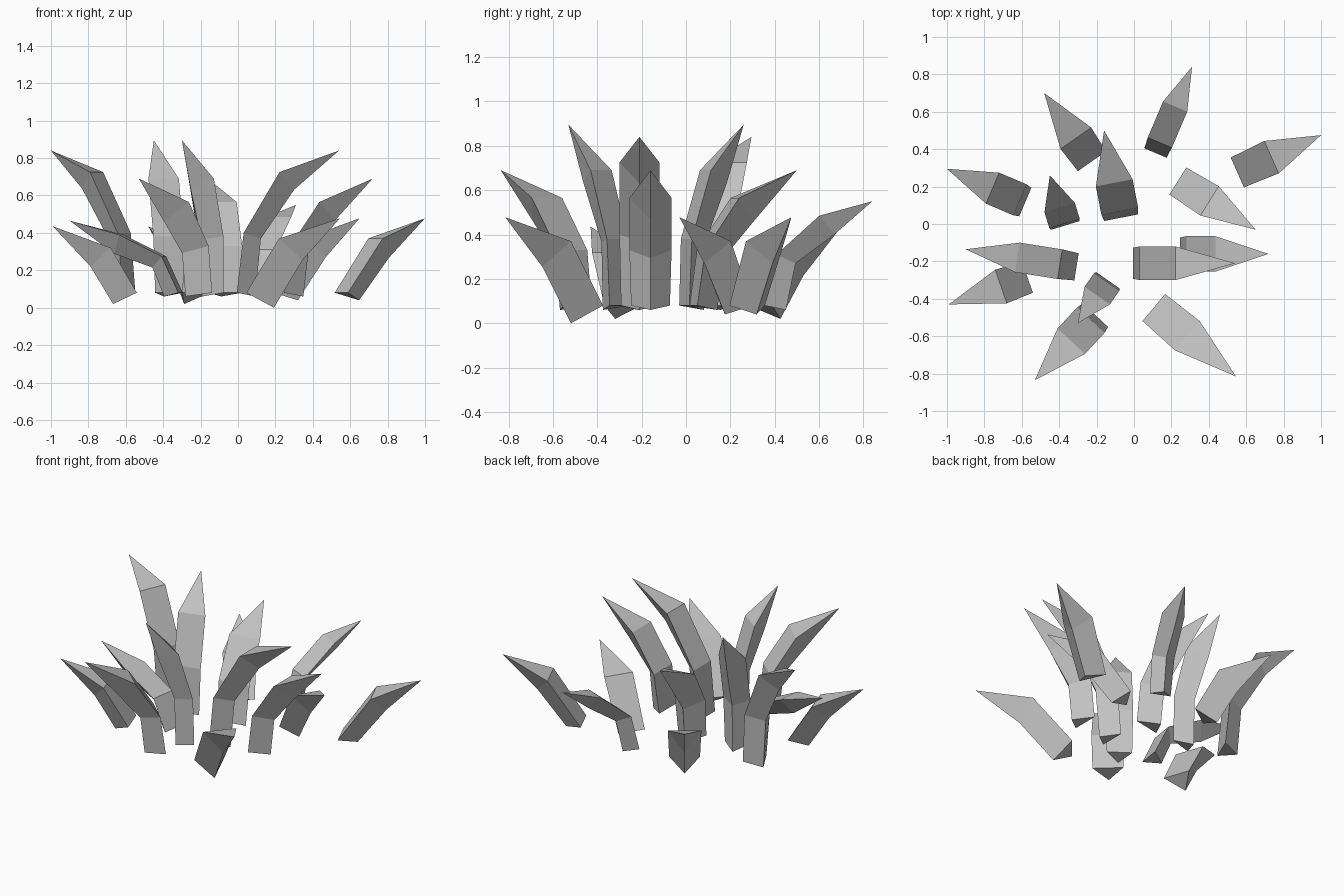
import bpy
import bmesh
from math import cos, sin, radians
from mathutils import Vector

cube = bpy.data.objects.get("Cube")
if cube:
    bpy.data.objects.remove(cube, do_unlink=True)

# One flat grey for every blade
grey = bpy.data.materials.new("stone_grey")
grey.use_nodes = True
colour = (0.55, 0.55, 0.55, 1)
grey.diffuse_color = colour
grey.node_tree.nodes["Principled BSDF"].inputs["Base Color"].default_value = colour

# Side profiles of the flat inner face: (outward reach, height) from root to tip
UPRIGHT = [(0, .08), (.01, .38), (.10, .69), (.28, .895)]
TALL = [(0, .08), (.03, .40), (.19, .725), (.455, .84)]
MEDIUM = [(0, .08), (.035, .33), (.19, .565), (.475, .69)]
BENT = [(0, .08), (.06, .31), (.27, .485), (.50, .55)]
DROOPING = [(0, .08), (.09, .275), (.32, .39), (.60, .465)]
SHORT = [(0, .08), (.20, .37), (.49, .478)]
LOW = [(0, .08), (.15, .32), (.445, .435)]


def blade_section(profile, i, width, root_drop):
    """Inner edge point and outer ridge point of one ring, in the blade's side plane."""
    here = Vector(profile[i])
    ahead = (Vector(profile[i + 1]) - here).normalized()
    if i == 0:
        return here, here + Vector((width * 0.55, -root_drop))
    behind = (here - Vector(profile[i - 1])).normalized()
    along = (ahead + behind).normalized()
    depth = width * (0.68 if i == len(profile) - 2 else 0.54)
    return here, here + Vector((along.y, -along.x)) * depth


def make_blade(name, profile, tip, heading, width, reach=1.0, root_drop=0.02):
    """Bent blade with a triangular section: flat inside, ridged outside, pointed tip."""
    profile = [(r * reach, z) for r, z in profile]
    outward = Vector((cos(radians(heading)), sin(radians(heading)), 0))
    sideways = Vector((-outward.y, outward.x, 0))
    root = Vector((tip[0], tip[1], 0)) - outward * profile[-1][0]

    def place(point, side=0.0):
        return root + outward * point[0] + sideways * side + Vector((0, 0, point[1]))

    bm = bmesh.new()
    rings = []
    for i in range(len(profile) - 1):
        inner, ridge = blade_section(profile, i, width, root_drop)
        half = width * (0.46 if i == 0 else 0.5)
        corners = (place(inner, half), place(inner, -half), place(ridge))
        rings.append([bm.verts.new(c) for c in corners])
    point = bm.verts.new(place(profile[-1]))

    # Root cap, ring-to-ring sides, then the pointed end
    bm.faces.new(rings[0])
    for low, high in zip(rings, rings[1:]):
        for k in range(3):
            n = (k + 1) % 3
            bm.faces.new((low[k], low[n], high[n], high[k]))
    for k in range(3):
        bm.faces.new((rings[-1][k], rings[-1][(k + 1) % 3], point))
    bmesh.ops.recalc_face_normals(bm, faces=bm.faces)

    mesh = bpy.data.meshes.new(name)
    bm.to_mesh(mesh)
    bm.free()
    mesh.materials.append(grey)
    blade = bpy.data.objects.new(name, mesh)
    bpy.context.collection.objects.link(blade)
    return blade


# Nearly vertical blades
make_blade("upright_blade_front", UPRIGHT, (-.30, -.53), 235, .165)
make_blade("upright_blade_back", UPRIGHT, (-.45, .26), 107, .17)

# Tall blades arching to each side
make_blade("tall_blade_right", TALL, (-1, .295), 157, .18)
make_blade("tall_blade_left", TALL, (.54, -.21), 0, .18, reach=1.2)

# Medium blades
make_blade("medium_blade_left", MEDIUM, (.72, -.16), 0, .19)
make_blade("medium_blade_front", MEDIUM, (-.53, -.835), 227, .20)
make_blade("medium_blade_back", MEDIUM, (-.16, .50), 101, .20)

# Strongly bent blades
make_blade("bent_blade_back", BENT, (.31, .84), 67, .14)
make_blade("drooping_blade_right", DROOPING, (-.90, -.135), 171, .16)

# Short blades leaning out from the rim
make_blade("short_blade_left", SHORT, (1, .475), 24, .19, root_drop=.04)
make_blade("short_blade_centre", SHORT, (.65, -.03), -32, .185, root_drop=.04)
make_blade("short_blade_front", SHORT, (.545, -.815), -40, .205, reach=1.17, root_drop=.08)
make_blade("low_blade_right", LOW, (-.99, -.43), 199, .19, root_drop=.06)
make_blade("low_blade_back", LOW, (-.48, .70), 125, .20, root_drop=.06)
